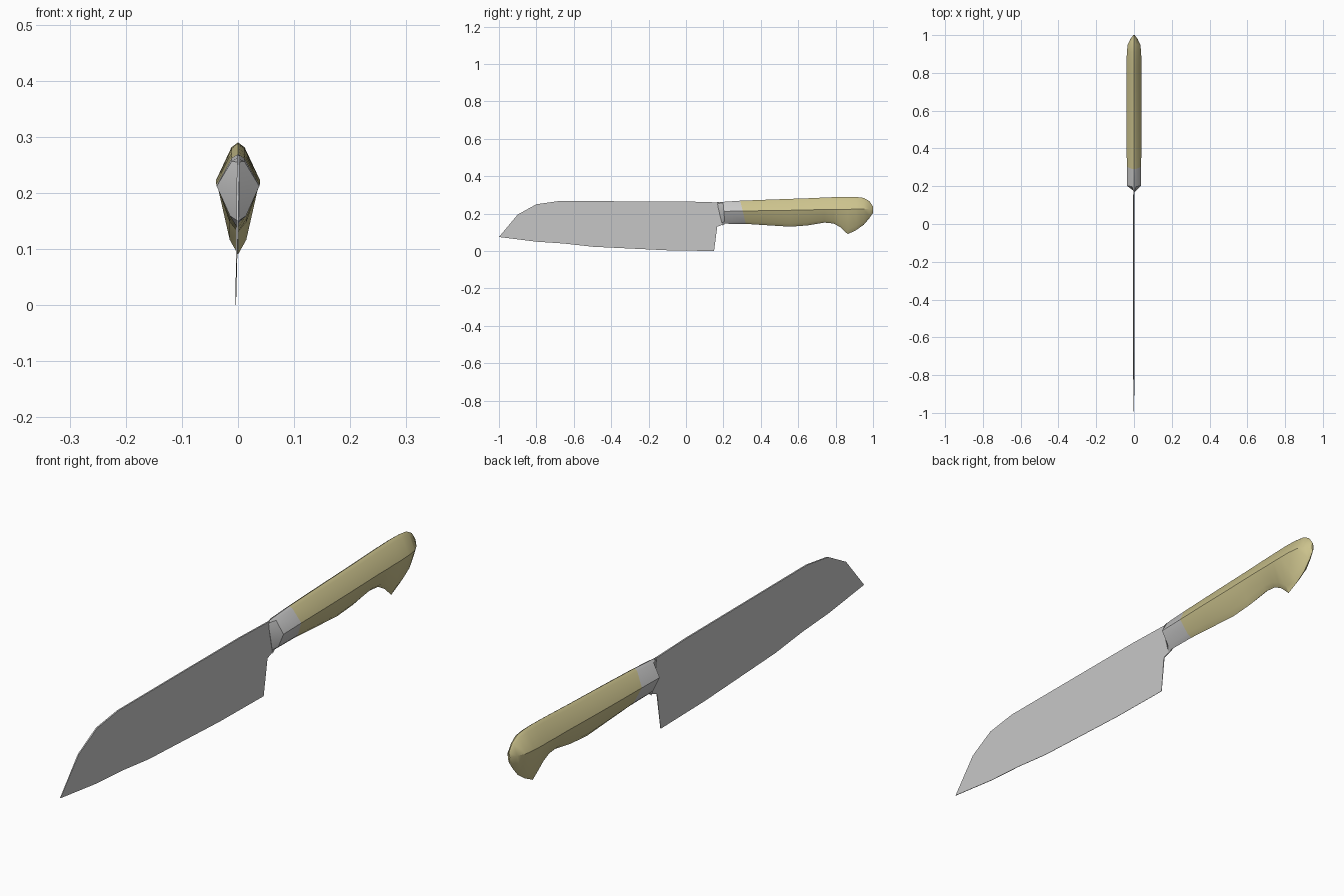
import bpy, bmesh, math

cube = bpy.data.objects.get("Cube")
if cube:
    bpy.data.objects.remove(cube)


def material(name, colour):
    mat = bpy.data.materials.new(name)
    mat.use_nodes = True
    mat.diffuse_color = (*colour, 1)
    bsdf = next(n for n in mat.node_tree.nodes if n.type == 'BSDF_PRINCIPLED')
    bsdf.inputs["Base Color"].default_value = (*colour, 1)
    bsdf.inputs["Roughness"].default_value = 0.6
    return mat


steel = material("steel grey", (0.58, 0.58, 0.58))
tan = material("handle tan", (0.61, 0.55, 0.27))


def finish(name, bm, mat, smooth):
    bmesh.ops.recalc_face_normals(bm, faces=bm.faces)
    mesh = bpy.data.meshes.new(name)
    bm.to_mesh(mesh)
    bm.free()
    mesh.materials.append(mat)
    obj = bpy.data.objects.new(name, mesh)
    bpy.context.collection.objects.link(obj)
    if smooth:
        bpy.ops.object.select_all(action='DESELECT')
        bpy.context.view_layer.objects.active = obj
        obj.select_set(True)
        bpy.ops.object.shade_smooth_by_angle(angle=math.radians(32))
    return obj


def grip_ring(bm, y, shear, top, mid, bottom, width):
    """Soft diamond cross-section, leaning back by shear at its bottom."""
    side = [(0.3, top - 0.13 * (top - mid)), (1, mid),
            (0.38, bottom + 0.2 * (mid - bottom))]
    points = [(0, top)] + side + [(0, bottom)] + [(-x, z) for x, z in reversed(side)]
    return [bm.verts.new((x * width, y + shear * (top - z) / (top - bottom), z))
            for x, z in points]


def loft(name, stations, mat):
    bm = bmesh.new()
    rings = [grip_ring(bm, *s) for s in stations]
    for a, b in zip(rings, rings[1:]):
        for i in range(len(a)):
            j = (i + 1) % len(a)
            bm.faces.new((a[i], a[j], b[j], b[i]))
    bm.faces.new(rings[0])
    bm.faces.new(rings[-1])
    return finish(name, bm, mat, True)


# Blade: side outline (y, z), thin at the edge and thicker at the spine
outline = [(-1, 0.075), (-0.8, 0.05), (-0.65, 0.04), (-0.5, 0.023), (-0.1, 0.004),
           (0.15, 0), (0.167, 0.13), (0.22, 0.15), (0.22, 0.255), (0.165, 0.26),
           (0, 0.265), (-0.68, 0.267), (-0.8, 0.25), (-0.9, 0.195)]
bm = bmesh.new()
sides = [[bm.verts.new((-0.004 + 0.018 * z + s * (0.0005 + 0.008 * z), y, z))
          for y, z in outline] for s in (-1, 1)]
for side in sides:
    bm.faces.new(side)
for i in range(len(outline)):
    j = (i + 1) % len(outline)
    bm.faces.new((sides[0][i], sides[0][j], sides[1][j], sides[1][i]))
finish("blade", bm, steel, False)

# Stations: y, shear, top, middle, bottom, half width
joint = (0.29, 0.03, 0.269, 0.214, 0.145, 0.038)
loft("bolster", [(0.165, 0.03, 0.261, 0.212, 0.135, 0.003),
                 (0.198, 0.01, 0.263, 0.212, 0.146, 0.038), joint], steel)

# Handle with a hooked, rounded butt
loft("handle", [joint,
                (0.42, 0.01, 0.274, 0.216, 0.138, 0.039),
                (0.56, 0, 0.279, 0.218, 0.13, 0.039),
                (0.65, 0, 0.282, 0.22, 0.137, 0.039),
                (0.74, 0, 0.286, 0.222, 0.152, 0.039),
                (0.79, 0, 0.288, 0.222, 0.147, 0.039),
                (0.825, 0, 0.289, 0.223, 0.127, 0.039),
                (0.865, 0, 0.29, 0.223, 0.09, 0.039),
                (0.91, 0, 0.289, 0.224, 0.112, 0.038),
                (0.95, 0, 0.284, 0.224, 0.14, 0.033),
                (0.98, 0, 0.267, 0.224, 0.175, 0.019),
                (1, 0, 0.238, 0.222, 0.204, 0.004)], tan)
